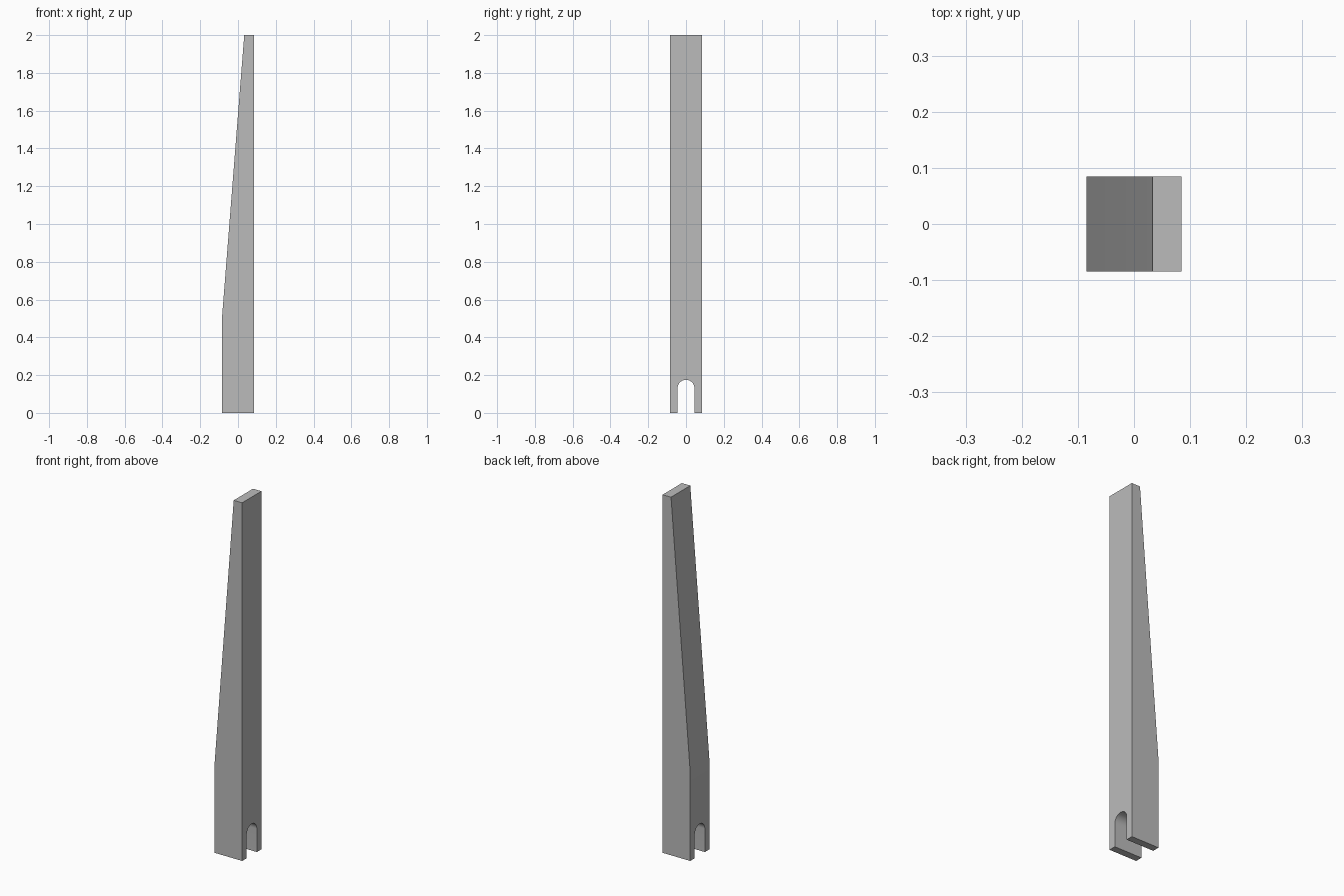
import bpy
import bmesh
from math import cos, sin, pi
from mathutils import Vector

cube = bpy.data.objects.get("Cube")
if cube:
    bpy.data.objects.remove(cube, do_unlink=True)

HALF = 0.085          # half width and half depth of the post
HEIGHT = 2.0
TAPER_Z = 0.5         # height where the taper begins
TOP_X = 0.033         # edge of the flat top
SLOT_R = 0.045        # slot half width and arch radius
ARCH_Z = 0.13         # centre of the slot arch
ARCH_STEPS = 24

grey = bpy.data.materials.new("light grey")
grey.use_nodes = True
colour = (0.5, 0.5, 0.5, 1)
grey.diffuse_color = colour
grey.node_tree.nodes["Principled BSDF"].inputs["Base Color"].default_value = colour

# Side profile (y, z) with a round-topped slot open at the bottom
profile = [(SLOT_R, 0), (HALF, 0), (HALF, HEIGHT), (-HALF, HEIGHT), (-HALF, 0), (-SLOT_R, 0)]
for i in range(ARCH_STEPS + 1):
    a = pi - pi * i / ARCH_STEPS
    profile.append((SLOT_R * cos(a), ARCH_Z + SLOT_R * sin(a)))

# Extrude the profile across the width
bm = bmesh.new()
face = bm.faces.new([bm.verts.new((-HALF, y, z)) for y, z in profile])
extruded = bmesh.ops.extrude_face_region(bm, geom=[face], use_keep_orig=True)["geom"]
moved = [g for g in extruded if isinstance(g, bmesh.types.BMVert)]
bmesh.ops.translate(bm, verts=moved, vec=(2 * HALF, 0, 0))

# Slice off the sloping side and close the cut
slope = Vector((TOP_X + HALF, 0, HEIGHT - TAPER_Z))
bmesh.ops.bisect_plane(
    bm, geom=bm.verts[:] + bm.edges[:] + bm.faces[:],
    plane_co=(-HALF, 0, TAPER_Z), plane_no=(-slope.z, 0, slope.x), clear_outer=True)
bmesh.ops.holes_fill(bm, edges=[e for e in bm.edges if e.is_boundary], sides=0)
bmesh.ops.recalc_face_normals(bm, faces=bm.faces)

mesh = bpy.data.meshes.new("tapered_post")
bm.to_mesh(mesh)
bm.free()
mesh.materials.append(grey)
post = bpy.data.objects.new("tapered_post", mesh)
bpy.context.collection.objects.link(post)

# Smooth the arch while keeping the corners sharp
bpy.context.view_layer.objects.active = post
post.select_set(True)
bpy.ops.object.shade_smooth_by_angle(angle=pi / 6)
